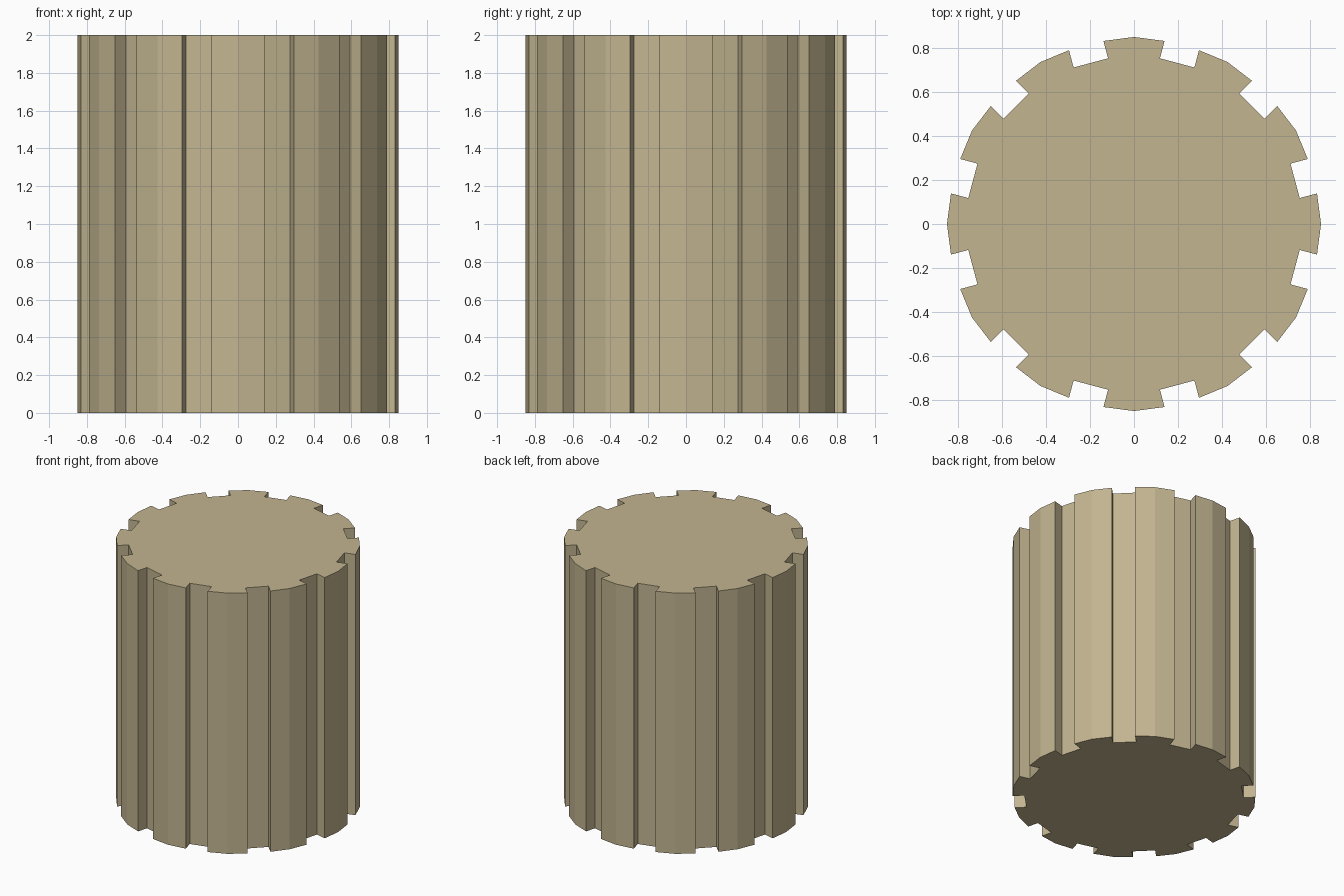
import bpy, bmesh, math
from mathutils import Matrix, Vector

if "Cube" in bpy.data.objects:
    bpy.data.objects.remove(bpy.data.objects["Cube"])

HEIGHT = 2.0
RADIUS = 0.85        # outer radius at the middle of each rib
GROOVES = 12
HALF_GROOVE = 0.081
FLOOR = 0.758        # distance from the axis to each groove floor
STEP = 2 * math.pi / GROOVES

# Repeating profile: rib crest, then a square-cut groove half a step further on
lip = RADIUS - HALF_GROOVE * math.tan(STEP / 4)
groove = [(lip, -HALF_GROOVE), (FLOOR, -HALF_GROOVE),
          (FLOOR, HALF_GROOVE), (lip, HALF_GROOVE)]
profile = []
for i in range(GROOVES):
    crest = Matrix.Rotation(i * STEP, 3, 'Z')
    cut = Matrix.Rotation((i + 0.5) * STEP, 3, 'Z')
    profile.append(crest @ Vector((RADIUS, 0, 0)))
    profile += [cut @ Vector((x, y, 0)) for x, y in groove]

# Fluted shaft: extrude the profile upwards
bm = bmesh.new()
base = bm.faces.new([bm.verts.new(p) for p in profile])
top = bmesh.ops.extrude_face_region(bm, geom=[base], use_keep_orig=True)
bmesh.ops.translate(bm, vec=(0, 0, HEIGHT),
                    verts=[g for g in top["geom"] if isinstance(g, bmesh.types.BMVert)])
bmesh.ops.recalc_face_normals(bm, faces=bm.faces)
mesh = bpy.data.meshes.new("fluted_column_shaft")
bm.to_mesh(mesh)
bm.free()
shaft = bpy.data.objects.new("fluted_column_shaft", mesh)
bpy.context.collection.objects.link(shaft)

# Sandstone colour
stone = bpy.data.materials.new("sandstone")
stone.diffuse_color = (0.54, 0.46, 0.28, 1)
stone.use_nodes = True
stone.node_tree.nodes["Principled BSDF"].inputs["Base Color"].default_value = stone.diffuse_color
mesh.materials.append(stone)
